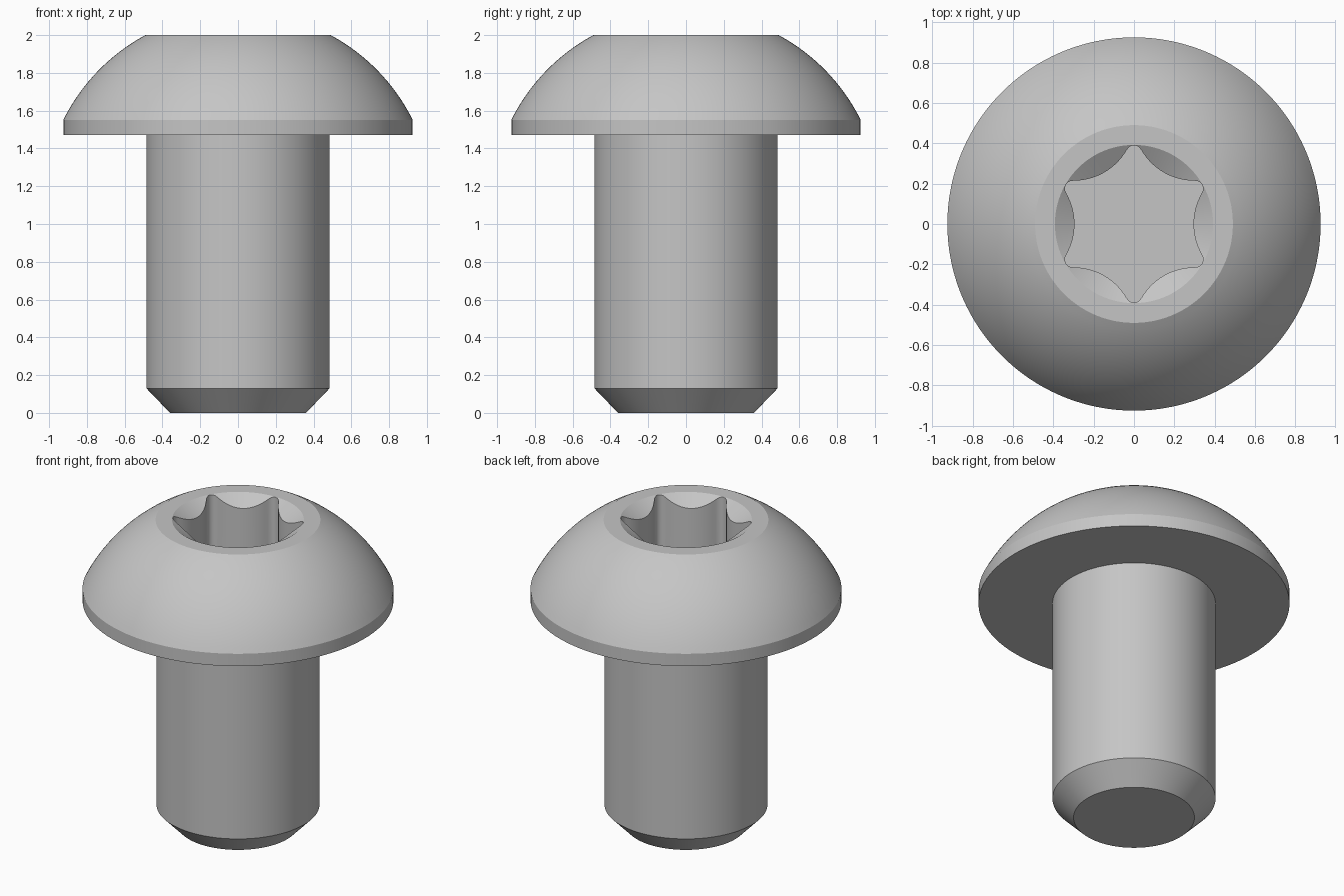
import bpy, bmesh
from math import sin, cos, sqrt, radians, asin

if "Cube" in bpy.data.objects:
    bpy.data.objects.remove(bpy.data.objects["Cube"])

STEP = 2                      # degrees per segment
ANGLES = range(0, 360, STEP)
SHANK_R, HEAD_R, TOP_R, RIM_R = 0.485, 0.925, 0.49, 0.392
HEAD_Z, TOP_Z, FLOOR_Z = 1.47, 2.0, 1.64

steel = bpy.data.materials.new("grey steel")
steel.use_nodes = True
colour = (0.56, 0.56, 0.56, 1)
steel.diffuse_color = colour
steel.node_tree.nodes["Principled BSDF"].inputs["Base Color"].default_value = colour


def circle(r, z):
    return [(r * cos(radians(a)), r * sin(radians(a)), z) for a in ANGLES]


def lobe_radius(a):
    """Six-lobed outline: rounded tips joined by tangent inward arcs."""
    tip_c, tip_r, arc_c, arc_r = 0.35, 0.04, 0.598, 0.303
    off = abs(a % 60 - 30)
    if off <= 5.3:
        t = radians(off)
        return tip_c * cos(t) + sqrt(tip_r ** 2 - (tip_c * sin(t)) ** 2)
    t = radians(30 - off)
    return arc_c * cos(t) - sqrt(arc_r ** 2 - (arc_c * sin(t)) ** 2)


def star(height):
    ring = []
    for a in ANGLES:
        r = lobe_radius(a)
        ring.append((r * cos(radians(a)), r * sin(radians(a)), height(r)))
    return ring


def skin(name, rings):
    """Bridge equal rings in order and cap the last one."""
    bm = bmesh.new()
    loops = [[bm.verts.new(p) for p in ring] for ring in rings]
    n = len(ANGLES)
    for lo, hi in zip(loops, loops[1:]):
        for i in range(n):
            j = (i + 1) % n
            bm.faces.new((lo[i], lo[j], hi[j], hi[i]))
    bm.faces.new(loops[-1])
    mesh = bpy.data.meshes.new(name)
    bm.to_mesh(mesh)
    bm.free()
    mesh.materials.append(steel)
    ob = bpy.data.objects.new(name, mesh)
    bpy.context.collection.objects.link(ob)
    bpy.ops.object.select_all(action='DESELECT')
    ob.select_set(True)
    bpy.context.view_layer.objects.active = ob
    bpy.ops.object.shade_smooth_by_angle(angle=radians(27))
    return ob


# Domed head: underside, short rim, spherical dome, flat top
dome_c, dome_r = 1.091, 1.033
a0, a1 = asin(HEAD_R / dome_r), asin(TOP_R / dome_r)
head = [circle(SHANK_R, HEAD_Z), circle(HEAD_R, HEAD_Z)]
for i in range(17):
    a = a0 + (a1 - a0) * i / 16
    head.append(circle(dome_r * sin(a), min(TOP_Z, dome_c + dome_r * cos(a))))

# Socket: countersunk rim, lobed walls, flat floor
head += [circle(RIM_R, TOP_Z),
         star(lambda r: TOP_Z - 0.65 * (RIM_R - r)),
         star(lambda r: FLOOR_Z)]
skin("button_head", head)

# Shank with chamfered tip
skin("shank", [circle(SHANK_R, HEAD_Z), circle(SHANK_R, 0.13), circle(0.36, 0)])
bm = bmesh.new()
shank = bpy.data.objects["shank"].data
bm.from_mesh(shank)
bmesh.ops.reverse_faces(bm, faces=bm.faces)
bm.to_mesh(shank)
bm.free()
